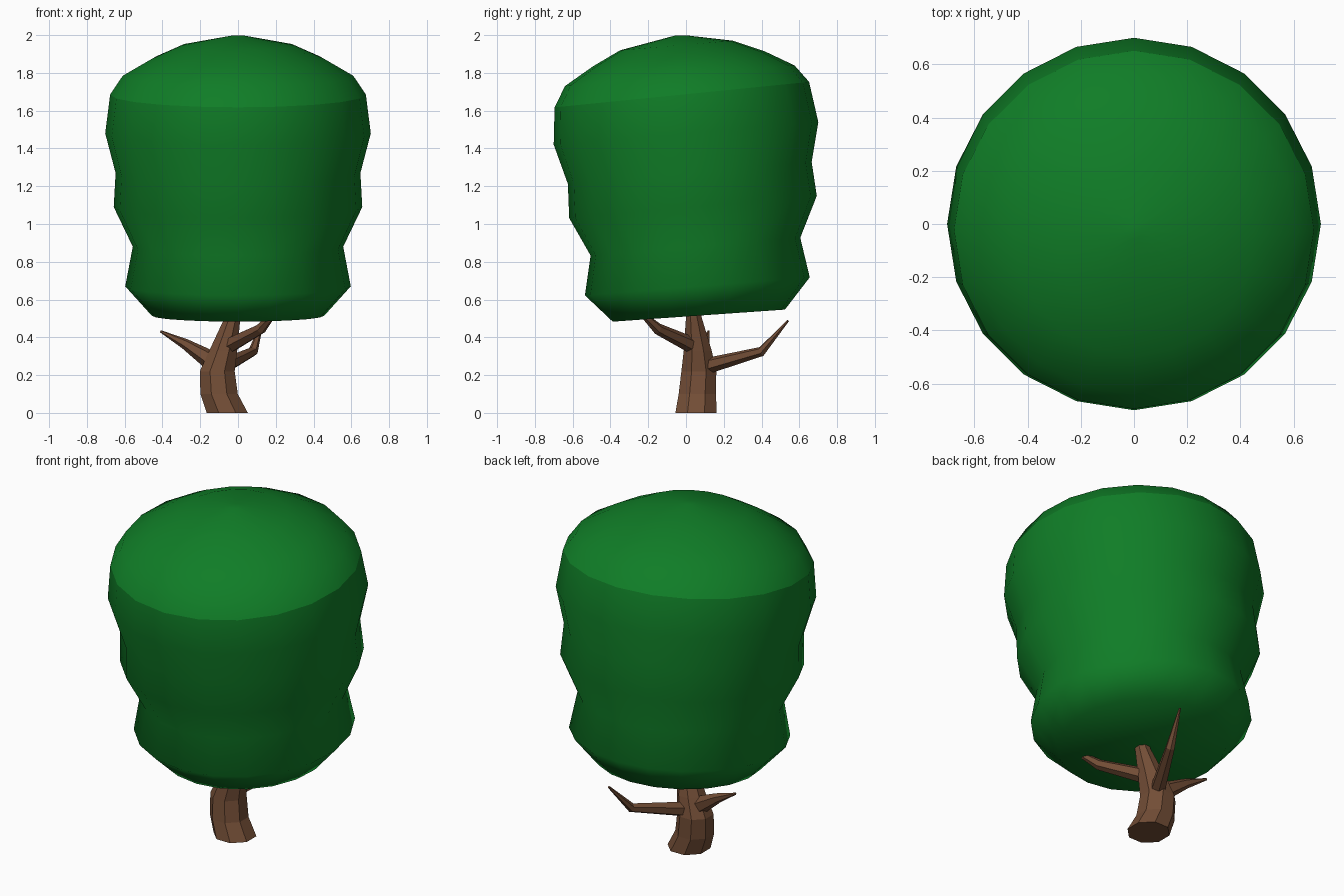
import bpy, bmesh, math
from mathutils import Vector

old = bpy.data.objects.get("Cube")
if old:
    bpy.data.objects.remove(old, do_unlink=True)


def material(name, color):
    m = bpy.data.materials.new(name)
    m.use_nodes = True
    m.diffuse_color = color
    bsdf = next(n for n in m.node_tree.nodes if n.type == 'BSDF_PRINCIPLED')
    bsdf.inputs["Base Color"].default_value = color
    return m


leaf_green = material("leaf green", (0.005, 0.205, 0.02, 1))
bark_brown = material("bark brown", (0.17, 0.075, 0.037, 1))


def loft(name, mat, rings, sides, phase=0.0, smooth=False, sharp_ring=None):
    """Skin a closed tube through rings of (centre, radius, normal)."""
    bm = bmesh.new()
    loops = []
    for centre, radius, normal in rings:
        turn = Vector((0, 0, 1)).rotation_difference(Vector(normal))
        loop = []
        for i in range(sides):
            a = math.tau * i / sides + phase
            p = turn @ Vector((math.cos(a), math.sin(a), 0)) * radius
            loop.append(bm.verts.new(Vector(centre) + p))
        loops.append(loop)
    for low, high in zip(loops, loops[1:]):
        for i in range(sides):
            j = (i + 1) % sides
            bm.faces.new((low[i], low[j], high[j], high[i]))
    bm.faces.new(loops[0][::-1])
    bm.faces.new(loops[-1])
    for f in bm.faces:
        f.smooth = smooth
    if sharp_ring is not None:
        rim = set(loops[sharp_ring])
        for e in bm.edges:
            if e.verts[0] in rim and e.verts[1] in rim:
                e.smooth = False
    mesh = bpy.data.meshes.new(name)
    bm.to_mesh(mesh)
    bm.free()
    mesh.materials.append(mat)
    obj = bpy.data.objects.new(name, mesh)
    bpy.context.scene.collection.objects.link(obj)
    return obj


def branch(name, points, radii):
    """Bent, tapering branch that follows a short path."""
    pts = [Vector(p) for p in points]
    rings = []
    for i, p in enumerate(pts):
        along = pts[min(i + 1, len(pts) - 1)] - pts[max(i - 1, 0)]
        rings.append((p, radii[i], along))
    loft(name, bark_brown, rings, 6)


# Crown: lumpy tilted rings as (y, z, radius, tilt), with a crisp rim
crown = [(0.068, 0.515, 0.457, 0.07), (0.06, 0.67, 0.597, 0.08),
         (0.05, 0.88, 0.557, 0.085), (0.037, 1.09, 0.658, 0.09),
         (0.02, 1.27, 0.648, 0.09), (0, 1.48, 0.703, 0.085),
         (-0.022, 1.685, 0.677, 0.1), (-0.033, 1.785, 0.61, 0.09),
         (-0.04, 1.875, 0.455, 0.09), (-0.05, 1.945, 0.3, 0.085),
         (-0.03, 1.998, 0.03, 0.03)]
loft("crown", leaf_green,
     [((0, y, z), r, (0, -tilt, 1)) for y, z, r, tilt in crown],
     20, smooth=True, sharp_ring=6)

# Trunk: bent eight-sided taper as (x, y, z, radius)
trunk = [(-0.057, 0.053, 0, 0.118), (-0.1, 0.06, 0.1, 0.107),
         (-0.11, 0.068, 0.22, 0.1), (-0.078, 0.062, 0.33, 0.08),
         (-0.03, 0.042, 0.5, 0.046), (-0.01, 0.035, 0.62, 0.03)]
loft("trunk", bark_brown,
     [((x, y, z), r, (0, 0, 1)) for x, y, z, r in trunk],
     8, phase=math.pi / 8)

# Branches
branch("right_branch",
       [(-0.1, 0.065, 0.25), (-0.28, 0.1, 0.365), (-0.41, 0.12, 0.432)],
       (0.06, 0.028, 0.006))
branch("front_branch",
       [(-0.06, 0.05, 0.35), (0.12, -0.15, 0.445), (0.23, -0.28, 0.57)],
       (0.045, 0.03, 0.006))
branch("back_branch",
       [(-0.09, 0.08, 0.24), (0.08, 0.4, 0.325), (0.13, 0.54, 0.488)],
       (0.045, 0.026, 0.006))
